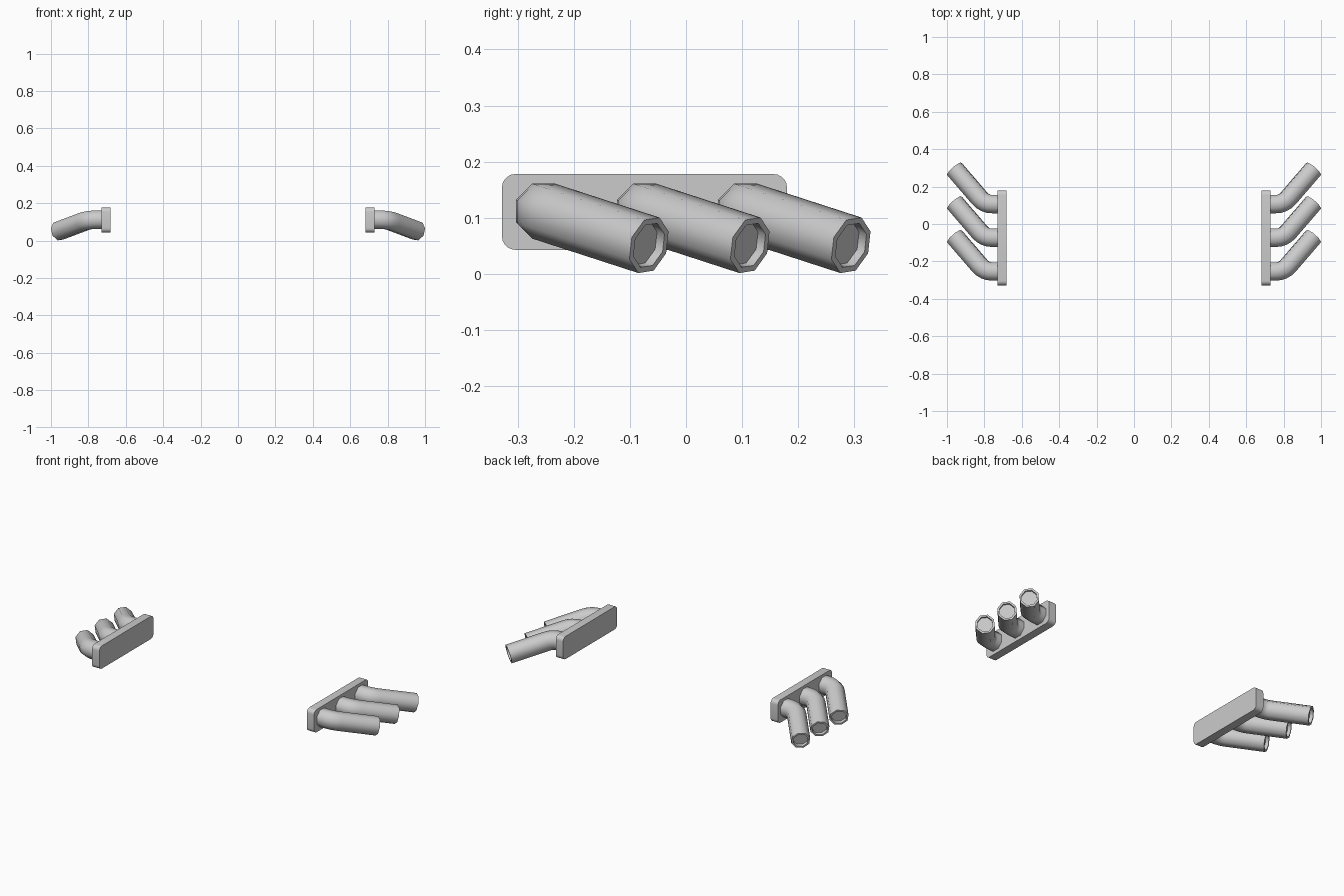
import bpy, bmesh, math
from mathutils import Vector

if "Cube" in bpy.data.objects:
    bpy.data.objects.remove(bpy.data.objects["Cube"], do_unlink=True)

metal = bpy.data.materials.new("light_grey_metal")
metal.use_nodes = True
GREY = (0.6, 0.6, 0.6, 1)
metal.diffuse_color = GREY
metal.node_tree.nodes["Principled BSDF"].inputs["Base Color"].default_value = GREY


def finish(name, bm):
    """Turn a bmesh into a smooth-shaded object mirrored to the other side."""
    bmesh.ops.recalc_face_normals(bm, faces=bm.faces)
    mesh = bpy.data.meshes.new(name)
    bm.to_mesh(mesh)
    bm.free()
    mesh.materials.append(metal)
    obj = bpy.data.objects.new(name, mesh)
    bpy.context.collection.objects.link(obj)
    bpy.ops.object.select_all(action="DESELECT")
    obj.select_set(True)
    bpy.context.view_layer.objects.active = obj
    bpy.ops.object.shade_smooth_by_angle(angle=math.radians(50))
    mirror = obj.modifiers.new("Mirror", "MIRROR")
    mirror.use_axis[0] = True
    mirror.use_mirror_merge = False


def mounting_plate(x0, x1, y0, y1, z0, z1, radius, steps=5):
    """Flat bar with rounded corners, extruded along x."""
    bm = bmesh.new()
    corners = [(y1, z1, -1, -1), (y0, z1, 1, -1), (y0, z0, 1, 1), (y1, z0, -1, 1)]
    ring = []
    for i, (y, z, sy, sz) in enumerate(corners):
        for k in range(steps + 1):
            a = math.pi / 2 * (i + k / steps)
            ring.append(bm.verts.new((x0, y + radius * (sy + math.cos(a)),
                                      z + radius * (sz + math.sin(a)))))
    face = bm.faces.new(ring)
    out = bmesh.ops.extrude_face_region(bm, geom=[face], use_keep_orig=True)
    top = [v for v in out["geom"] if isinstance(v, bmesh.types.BMVert)]
    bmesh.ops.translate(bm, verts=top, vec=(x1 - x0, 0, 0))
    finish("mounting_plate", bm)


def exhaust_pipe(name, y_shift, radius=0.053, bore=0.042, depth=0.018, bend=0.042):
    """Eight-sided pipe with one bend and a shallow hollow end."""
    shift = Vector((0, y_shift, 0))
    start = Vector((0.72, -0.254, 0.112)) + shift
    corner = Vector((0.798, -0.254, 0.112)) + shift
    end = Vector((0.96, -0.066, 0.051)) + shift
    along = Vector((1, 0, 0))
    out = (end - corner).normalized()
    a, b = corner - along * bend, corner + out * bend

    # Centre line stations: position, direction, radius
    stations = [(start, along, radius)]
    for k in range(5):
        t = k / 4
        pos = a * (1 - t) ** 2 + corner * 2 * t * (1 - t) + b * t ** 2
        stations.append((pos, along.lerp(out, t).normalized(), radius))
    stations += [(end, out, radius), (end, out, bore), (end - out * depth, out, bore)]

    bm = bmesh.new()
    rings = []
    for pos, direction, r in stations:
        turn = along.rotation_difference(direction)
        angles = [math.pi / 4 * (i + 0.5) for i in range(8)]
        rings.append([bm.verts.new(pos + turn @ Vector((0, r * math.cos(t), r * math.sin(t))))
                      for t in angles])
    for r0, r1 in zip(rings, rings[1:]):
        for i in range(8):
            j = (i + 1) % 8
            bm.faces.new((r0[i], r0[j], r1[j], r1[i]))
    bm.faces.new(rings[0])
    bm.faces.new(rings[-1])
    finish(name, bm)


mounting_plate(0.682, 0.73, -0.328, 0.18, 0.043, 0.178, 0.024)
for n, label in enumerate(("front", "middle", "rear")):
    exhaust_pipe(label + "_exhaust_pipe", 0.18 * n)
